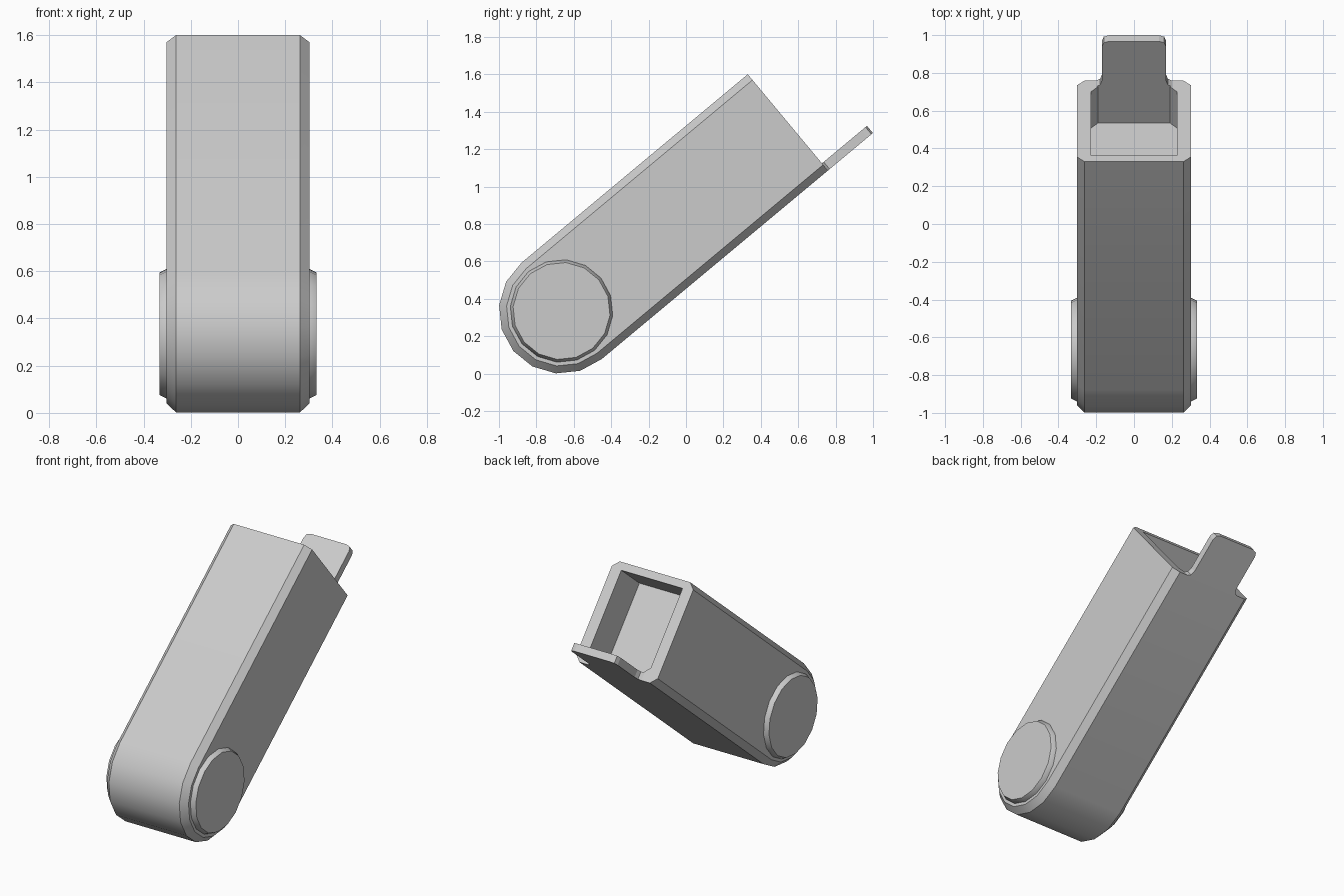
import bpy, bmesh
from math import sin, cos, pi, radians

if "Cube" in bpy.data.objects:
    bpy.data.objects.remove(bpy.data.objects["Cube"])

TILT = radians(39.8)
ORIGIN = (0, -0.6655, 0.335)   # pivot centre of the rounded end
R, L = 0.335, 1.575            # half depth of the arm, pivot to open end


def loft(name, loops):
    """Skin a stack of equal-length vertex loops and cap both ends.
    Local axes: x across, y along the arm, z through its depth."""
    bm = bmesh.new()
    rows = [[bm.verts.new(p) for p in loop] for loop in loops]
    n = len(rows[0])
    for a, b in zip(rows, rows[1:]):
        for i in range(n):
            j = (i + 1) % n
            bm.faces.new((a[i], a[j], b[j], b[i]))
    bm.faces.new(rows[0])
    bm.faces.new(rows[-1])
    bmesh.ops.recalc_face_normals(bm, faces=bm.faces)
    mesh = bpy.data.meshes.new(name)
    bm.to_mesh(mesh)
    bm.free()
    ob = bpy.data.objects.new(name, mesh)
    ob.location = ORIGIN
    ob.rotation_euler = (TILT, 0, 0)
    bpy.context.collection.objects.link(ob)
    return ob


def stadium(x, r):
    """Arm side outline: 8-segment half circle, square at the open end."""
    arc = [(x, r * cos(a), r * sin(a))
           for a in (pi / 2 + i * pi / 8 for i in range(9))]
    return arc + [(x, L, -r), (x, L, r)]


def circle(x, r, n=16):
    return [(x, r * cos(2 * pi * i / n), r * sin(2 * pi * i / n)) for i in range(n)]


def smooth(ob):
    bpy.ops.object.select_all(action='DESELECT')
    ob.select_set(True)
    bpy.context.view_layer.objects.active = ob
    bpy.ops.object.shade_smooth_by_angle(angle=radians(30))


# Arm body with chamfered long edges
body = loft("arm_body", [stadium(-0.303, R - 0.04), stadium(-0.262, R),
                         stadium(0.262, R), stadium(0.303, R - 0.04)])

# Socket cut into the open end, lower corners chamfered
section = [(-0.228, 0.285), (0.228, 0.285), (0.228, -0.243),
           (0.19, -0.285), (-0.19, -0.285), (-0.228, -0.243)]
cutter = loft("socket_cutter", [[(x, y, z) for x, z in section]
                                for y in (L - 0.25, L + 0.2)])
cutter.hide_render = True
cut = body.modifiers.new("socket", 'BOOLEAN')
cut.operation = 'DIFFERENCE'
cut.solver = 'EXACT'
cut.object = cutter
bpy.context.view_layer.objects.active = body
bpy.ops.object.modifier_apply(modifier=cut.name)
bpy.data.objects.remove(cutter)
smooth(body)

# Pivot caps standing proud on both sides
smooth(loft("pivot_caps", [circle(-0.333, 0.26), circle(-0.303, 0.275),
                           circle(0.303, 0.275), circle(0.333, 0.26)]))

# Tab continuing the lower wall: flared root, rounded tip
half = [(0.2, L), (0.18, L + 0.012), (0.17, L + 0.04), (0.17, 1.85),
        (0.16, 1.878), (0.132, 1.888)]
outline = half + [(-x, y) for x, y in reversed(half)]
loft("end_tab", [[(x, y, z) for x, y in outline] for z in (-R, -0.285)])
